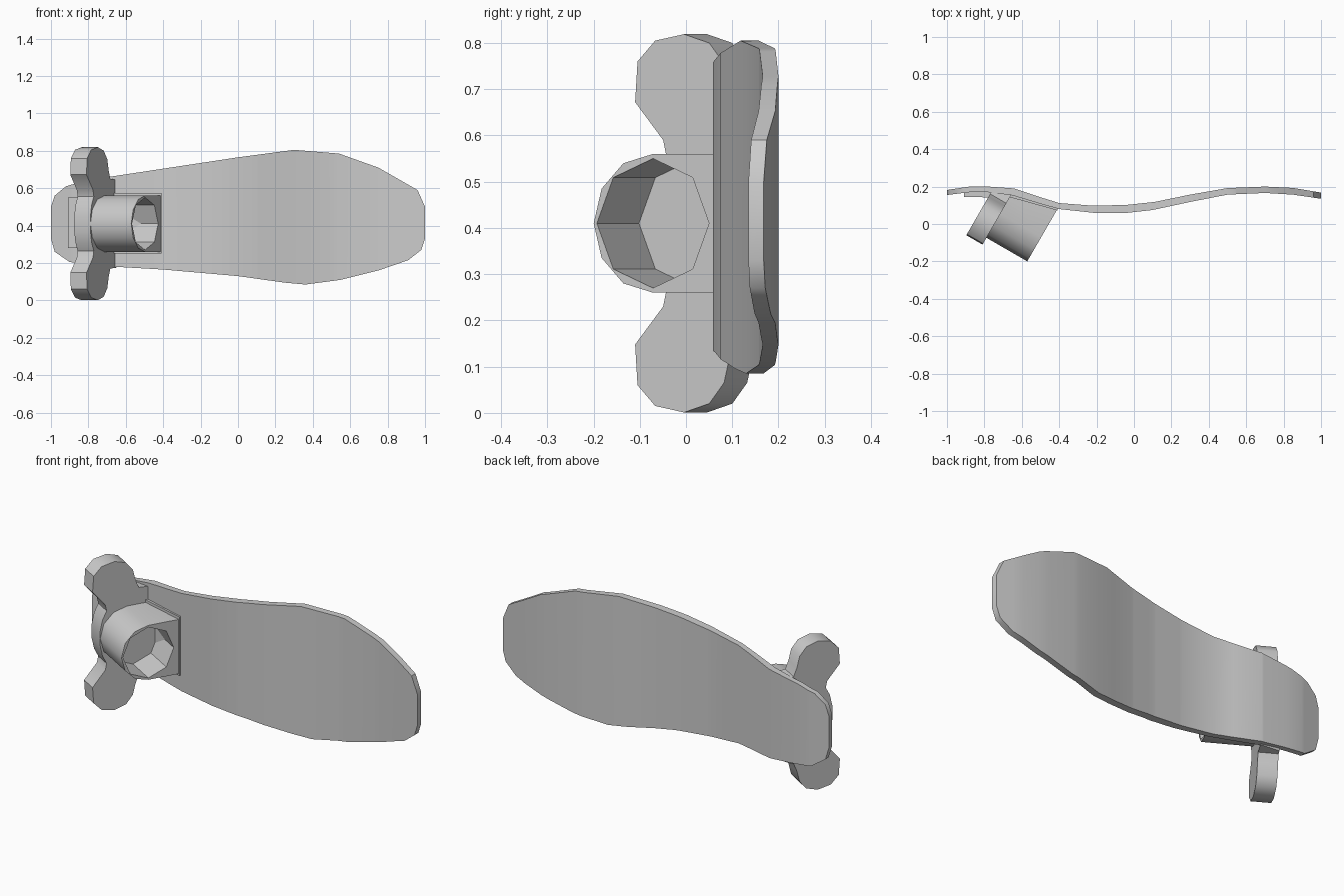
import bpy, bmesh, math
from mathutils import Vector

if "Cube" in bpy.data.objects:
    bpy.data.objects.remove(bpy.data.objects["Cube"], do_unlink=True)

grey = bpy.data.materials.new("light grey")
grey.use_nodes = True
grey.diffuse_color = (0.6, 0.6, 0.6, 1)
grey.node_tree.nodes["Principled BSDF"].inputs["Base Color"].default_value = (0.6, 0.6, 0.6, 1)


def loft(name, rings):
    """Join equal-sized point rings into a closed solid."""
    bm = bmesh.new()
    loops = [[bm.verts.new(p) for p in ring] for ring in rings]
    n = len(loops[0])
    for a, b in zip(loops, loops[1:]):
        for i in range(n):
            j = (i + 1) % n
            bm.faces.new((a[i], a[j], b[j], b[i]))
    bm.faces.new(loops[0])
    bm.faces.new(loops[-1])
    bmesh.ops.recalc_face_normals(bm, faces=bm.faces)
    mesh = bpy.data.meshes.new(name)
    bm.to_mesh(mesh)
    bm.free()
    obj = bpy.data.objects.new(name, mesh)
    mesh.materials.append(grey)
    bpy.context.collection.objects.link(obj)
    return obj


def interp(table, x):
    for (x0, v0), (x1, v1) in zip(table, table[1:]):
        if x <= x1:
            return v0 + (v1 - v0) * (x - x0) / (x1 - x0)
    return table[-1][1]


# Blade: outline and bend profiles along x
TOP = [(-1, .50), (-.98, .56), (-.92, .61), (-.82, .64), (-.66, .665), (0, .765),
       (.3, .805), (.54, .785), (.75, .71), (.96, .59), (1, .5)]
BOTTOM = [(-1, .33), (-.98, .26), (-.9, .205), (-.66, .18), (-.4, .165), (0, .13),
          (.25, .095), (.36, .085), (.55, .11), (.75, .16), (.91, .215), (.98, .27), (1, .33)]
BACK = [(-1, .182), (-.88, .2), (-.78, .2), (-.64, .19), (-.5, .143), (-.4, .112), (-.22, .098),
        (-.04, .102), (.11, .118), (.3, .157), (.5, .192), (.7, .2), (.85, .193), (1, .168)]
FRONT = [(-1, .155), (-.88, .17), (-.78, .17), (-.65, .153), (-.5, .108), (-.4, .08), (-.2, .058),
         (-.05, .058), (.1, .075), (.3, .118), (.5, .157), (.7, .166), (.85, .157), (1, .135)]
stations = sorted({x for t in (TOP, BOTTOM, BACK, FRONT) for x, _ in t})
rings = []
for x in stations:
    lo, hi, f, b = (interp(t, x) for t in (BOTTOM, TOP, FRONT, BACK))
    rings.append([(x, f, lo), (x, f, hi), (x, b, hi), (x, b, lo)])
loft("blade", rings)

# Slanted frame shared by the socket and the wing plate
MID = 0.41
ORIGIN = Vector((-.81, -.11, 0))
AXIS = Vector((.866, -.5, 0))
SIDE = Vector((.5, .866, 0))


def slanted(a, u, z):
    return ORIGIN + AXIS * a + SIDE * u + Vector((0, 0, z))


# Wing plate: upper half profile (u, height above middle), mirrored downward
half = [(.042, .04), (.055, .10), (.078, .145), (.07, .18), (0, .262), (.006, .35), (.05, .395),
        (.122, .409), (.185, .39), (.222, .345), (.237, .285), (.255, .24)]
profile = half + [(None, .235), (None, -.235)] + [(u, -h) for u, h in reversed(half)]
loft("wing_plate", [[slanted(a, end if u is None else u, MID + h) for u, h in profile]
                    for a, end in ((0, .32), (-.1, .275))])


# Socket: rounded tube whose flat sides run back to the blade
def socket_ring(a, back):
    arc = [math.radians(90 + 30 * i) for i in range(7)]
    pts = [slanted(a, .19 + .148 * math.cos(t), MID + .15 * math.sin(t)) for t in arc]
    return pts + [slanted(a, back, MID - .15), slanted(a, back, MID + .15)]


socket = loft("socket", [socket_ring(-.01, .31), socket_ring(.252, .37)])

# Octagonal blind hole in the open end
cutter = loft("hole_cutter", [[slanted(a, .19 + .14 * math.cos(i * math.pi / 4),
                                       MID + .14 * math.sin(i * math.pi / 4)) for i in range(8)]
                              for a in (.07, .35)])
cutter.hide_render = True
mod = socket.modifiers.new("hole", 'BOOLEAN')
mod.operation = 'DIFFERENCE'
mod.solver = 'EXACT'
mod.object = cutter
bpy.context.view_layer.objects.active = socket
bpy.ops.object.modifier_apply(modifier=mod.name)
bpy.data.objects.remove(cutter, do_unlink=True)


# Thin mounting pads against the blade
def pad(name, outline, z0, z1):
    loft(name, [[(x, y, z) for x, y in outline] for z in (z0, z1)])


pad("socket_pad", [(-.67, .145), (-.408, .072), (-.408, .1), (-.66, .175)], .25, .575)
pad("rear_pad", [(-.91, .145), (-.76, .142), (-.76, .18), (-.91, .175)], .28, .55)

# Smooth curved surfaces, keep hard edges
for obj in bpy.context.collection.objects:
    obj.select_set(obj.type == 'MESH')
bpy.ops.object.shade_smooth_by_angle(angle=math.radians(35))
